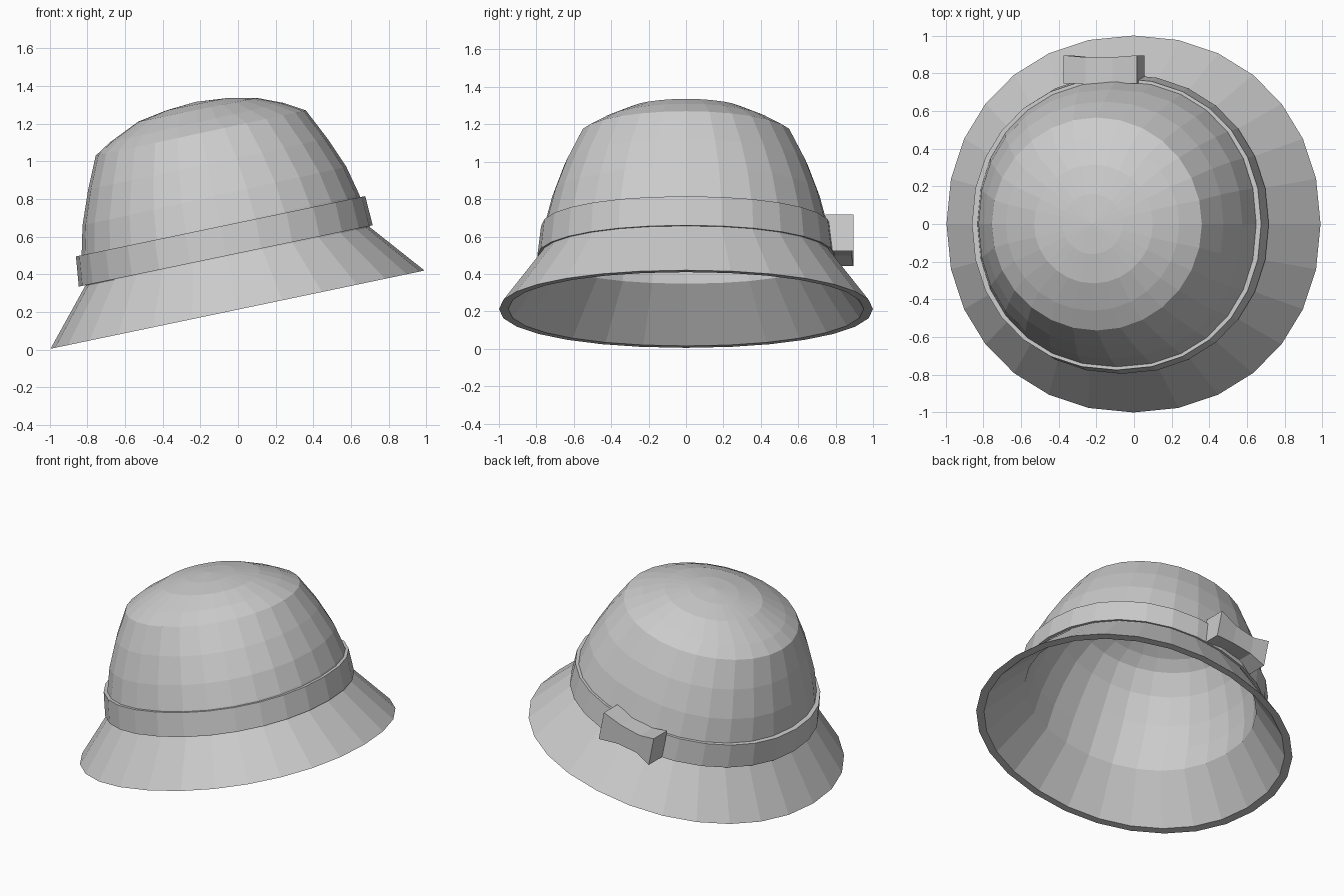
import bpy
import bmesh
from math import cos, sin, tau, copysign
from mathutils import Vector

cube = bpy.data.objects.get("Cube")
if cube:
    bpy.data.objects.remove(cube)

SEGMENTS = 28
UP = Vector((-0.2, 0, 0.98))  # axis of the tilted hat

grey = bpy.data.materials.new("plain grey felt")
grey.use_nodes = True
grey.diffuse_color = (0.6, 0.6, 0.6, 1)
grey.node_tree.nodes["Principled BSDF"].inputs["Base Color"].default_value = (0.6, 0.6, 0.6, 1)


def finish(name, bm):
    bmesh.ops.recalc_face_normals(bm, faces=bm.faces[:])
    mesh = bpy.data.meshes.new(name)
    bm.to_mesh(mesh)
    bm.free()
    mesh.materials.append(grey)
    obj = bpy.data.objects.new(name, mesh)
    bpy.context.collection.objects.link(obj)
    return obj


def ring(bm, xl, zl, xr, zr, ry, power=1.0, inset=0.0, drop=0.0):
    """Tilted oval from its low-side point, high-side point and half width."""
    low, high = Vector((xl, 0, zl)), Vector((xr, 0, zr))
    centre, half = (low + high) / 2, (high - low) / 2
    half *= 1 - inset / half.length
    centre -= UP * drop
    verts = []
    for i in range(SEGMENTS):
        c, s = cos(tau * i / SEGMENTS), sin(tau * i / SEGMENTS)
        c, s = (copysign(abs(v) ** power, v) if abs(v) > 1e-6 else 0 for v in (c, s))
        verts.append(bm.verts.new(centre + half * c + Vector((0, (ry - inset) * s, 0))))
    return verts


def bridge(bm, a, b):
    n = len(a)
    for i in range(n):
        bm.faces.new((a[i], a[(i + 1) % n], b[(i + 1) % n], b[i]))


def cap(bm, loop, point):
    tip = bm.verts.new(point)
    for i in range(len(loop)):
        bm.faces.new((loop[i], loop[(i + 1) % len(loop)], tip))


# Hat shell: flared brim, tapering crown and shallow dome, with a lining
brim_edge = (-0.995, 0.005, 0.99, 0.42, 1.0, 0.95)
crown = [
    (-0.81, 0.34, 0.70, 0.65, 0.78, 0.94),
    (-0.83, 0.50, 0.645, 0.82, 0.757, 0.93),
    (-0.825, 0.66, 0.575, 0.97, 0.715, 0.93),
    (-0.795, 0.85, 0.475, 1.12, 0.65, 0.95),
    (-0.755, 1.03, 0.36, 1.27, 0.565, 1.0),
    (-0.68, 1.10, 0.24, 1.31, 0.46, 1.0),
    (-0.53, 1.21, 0.10, 1.336, 0.315, 1.0),
    (-0.38, 1.27, -0.06, 1.335, 0.16, 1.0),
]
apex = Vector((-0.225, 0, 1.315))

bm = bmesh.new()
outer = [ring(bm, *brim_edge)] + [ring(bm, *r) for r in crown]
inner = [ring(bm, *brim_edge, inset=0.05)]
for k, r in enumerate(crown):
    inner.append(ring(bm, *r, inset=0.04 if k < 5 else 0.02, drop=0.0 if k < 4 else 0.04))
for shell in (outer, inner):
    for a, b in zip(shell, shell[1:]):
        bridge(bm, a, b)
bridge(bm, outer[0], inner[0])
cap(bm, outer[-1], apex)
cap(bm, inner[-1], apex - UP * 0.04)
finish("hat_shell", bm)

# Ribbon band round the base of the crown
bottom = (-0.845, 0.335, 0.715, 0.66, 0.795, 0.95)
top = (-0.86, 0.495, 0.675, 0.815, 0.775, 0.94)
bm = bmesh.new()
loops = [ring(bm, *bottom), ring(bm, *top),
         ring(bm, *top, inset=0.03), ring(bm, *bottom, inset=0.03)]
for k in range(4):
    bridge(bm, loops[k], loops[(k + 1) % 4])
finish("ribbon_band", bm)

# Bow on the back of the band: two flared loops joined by a narrow knot
bm = bmesh.new()
sections = []
for x, z, h, y_out in ((0.035, 0.62, 0.1, 0.895), (-0.10, 0.59, 0.07, 0.885),
                       (-0.245, 0.562, 0.065, 0.885), (-0.355, 0.54, 0.1, 0.895)):
    centre = Vector((x, 0, z))
    sections.append([bm.verts.new(centre + UP * (h * s) + Vector((0, y, 0)))
                     for s, y in ((-1, 0.745), (1, 0.745), (1, y_out), (-1, y_out))])
for a, b in zip(sections, sections[1:]):
    bridge(bm, a, b)
bm.faces.new(sections[0])
bm.faces.new(sections[-1])
finish("bow", bm)
